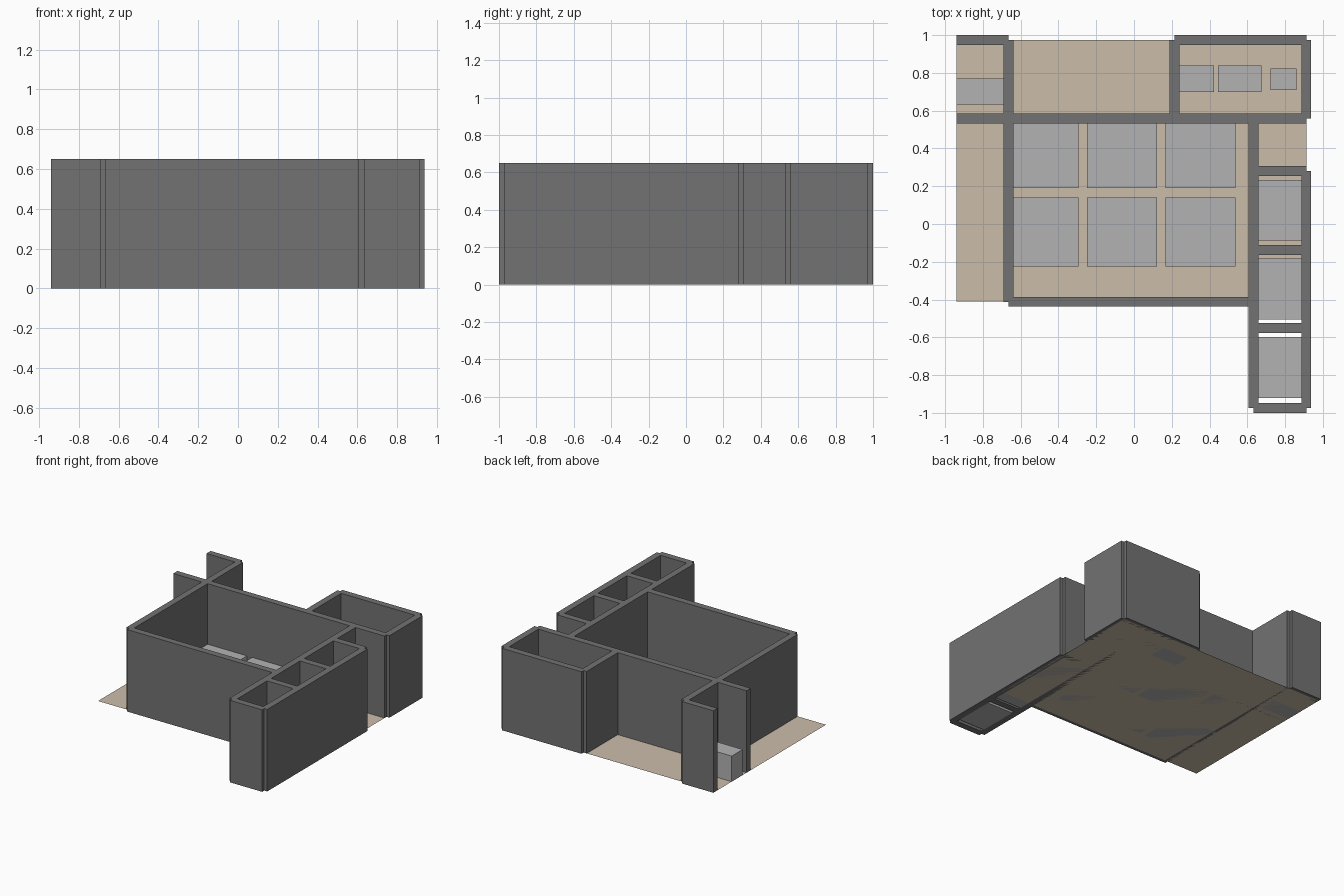
import bpy

if "Cube" in bpy.data.objects:
    bpy.data.objects.remove(bpy.data.objects["Cube"])

def material(name, c):
    m = bpy.data.materials.new(name)
    m.diffuse_color = (*c, 1)
    m.use_nodes = True
    m.node_tree.nodes["Principled BSDF"].inputs["Base Color"].default_value = m.diffuse_color
    return m

WALL = material("dark_grey", (0.17, 0.17, 0.17))
BLOCK = material("light_grey", (0.45, 0.45, 0.45))
FLOOR = material("beige", (0.60, 0.51, 0.40))
H, T = 0.65, 0.052

def box(name, x0, x1, y0, y1, h, mat):
    bpy.ops.mesh.primitive_cube_add(size=1, location=((x0 + x1) / 2, (y0 + y1) / 2, h / 2))
    o = bpy.context.object
    o.name = name
    o.scale = (x1 - x0, y1 - y0, h)
    bpy.ops.object.transform_apply(location=False, rotation=False, scale=True)
    o.data.materials.append(mat)

def wall_x(name, y, x0, x1):
    box(name, x0, x1, y - T / 2, y + T / 2, H, WALL)

def wall_y(name, x, y0, y1):
    box(name, x - T / 2, x + T / 2, y0, y1, H, WALL)

# Floor sheet
bpy.ops.mesh.primitive_plane_add(size=1, location=(-0.0135, 0.281, 0))
floor = bpy.context.object
floor.name = "floor"
floor.scale = (1.852, 1.385, 1)
bpy.ops.object.transform_apply(location=False, rotation=False, scale=True)
floor.data.materials.append(FLOOR)

# Walls running left to right
wall_x("back_wall_left", 0.974, -0.94, -0.665)
wall_x("back_wall_right", 0.974, 0.215, 0.912)
wall_x("middle_wall", 0.558, -0.94, 0.912)
wall_x("front_wall", -0.412, -0.665, 0.632)
for i, y in enumerate((0.281, -0.137, -0.55, -0.974)):
    wall_x(f"stall_divider_{i + 1}", y, 0.632, 0.912)

# Walls running front to back
wall_y("left_wall", -0.665, -0.412, 0.974)
wall_y("back_room_wall", 0.215, 0.558, 0.974)
wall_y("back_room_right_wall", 0.912, 0.558, 0.974)
wall_y("stall_inner_wall", 0.632, -0.974, 0.558)
wall_y("stall_outer_wall", 0.912, -0.974, 0.281)

# Main room: two rows of three low blocks
for i in range(3):
    for j in range(2):
        x, y = -0.665 + 0.416 * i, -0.226 + 0.416 * j
        box(f"main_block_{i}_{j}", x, x + 0.371, y, y + 0.366, 0.17, BLOCK)

# Stall blocks
for i, y in enumerate((-0.92, -0.505, -0.088)):
    box(f"stall_block_{i + 1}", 0.65, 0.892, y, y + 0.322, 0.17, BLOCK)

# Back room counters and the left bench
box("counter_left", 0.192, 0.423, 0.70, 0.838, 0.2, BLOCK)
box("counter_right", 0.446, 0.676, 0.70, 0.838, 0.2, BLOCK)
box("stool", 0.722, 0.86, 0.71, 0.822, 0.17, BLOCK)
box("bench", -0.94, -0.68, 0.632, 0.77, 0.203, BLOCK)
